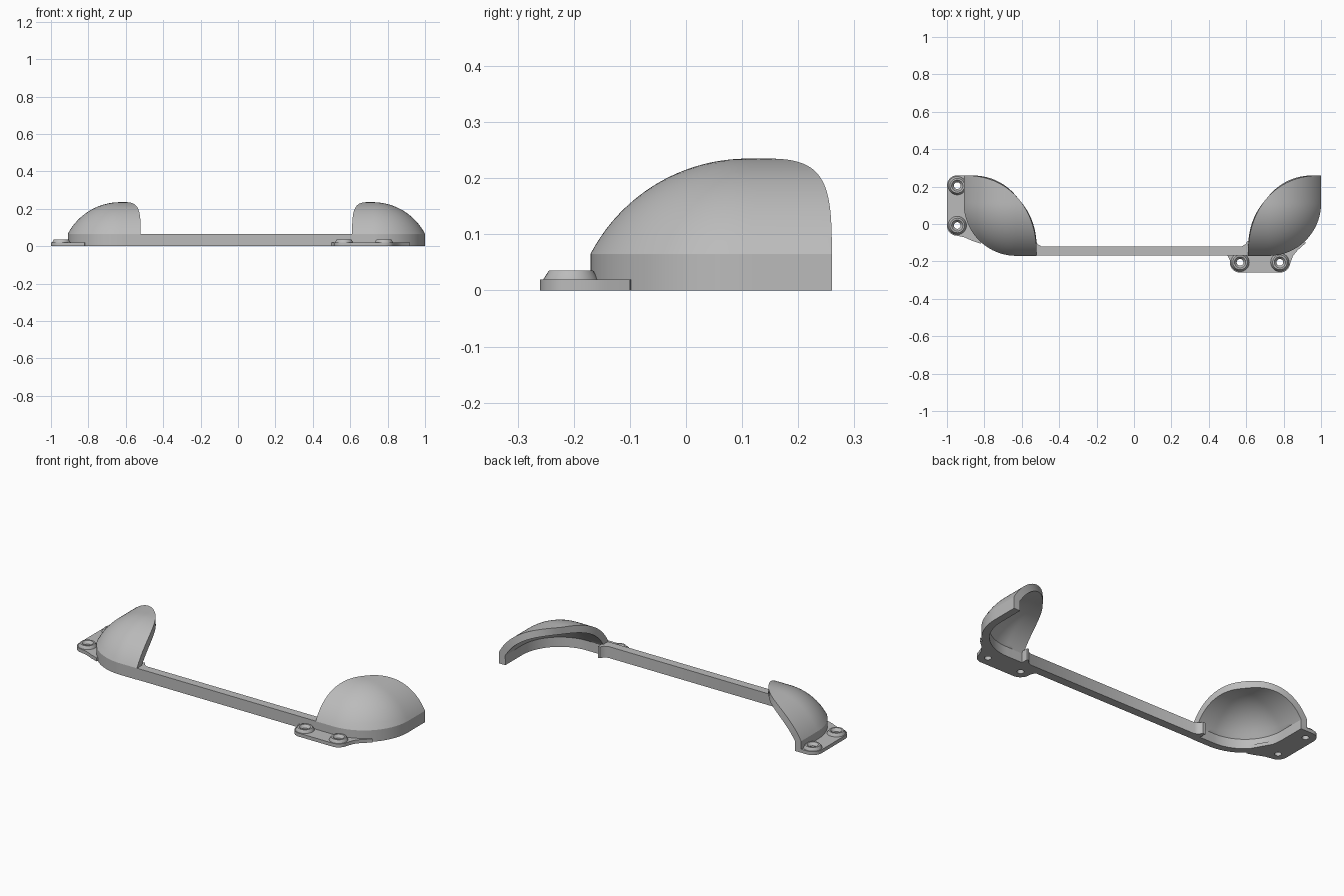
import bpy, bmesh
from math import sin, cos, pi, hypot, sqrt, radians
from mathutils import Vector

cube = bpy.data.objects.get("Cube")
if cube:
    bpy.data.objects.remove(cube, do_unlink=True)

grey = bpy.data.materials.new("light_grey")
grey.use_nodes = True
COLOUR = (0.5, 0.5, 0.5, 1)
grey.diffuse_color = COLOUR
grey.node_tree.nodes["Principled BSDF"].inputs["Base Color"].default_value = COLOUR

FRONT, BASE, CORNER = -0.17, 0.065, 0.28
ARM_X, ARM_Y, DOME_R, DOME_Z = 0.39, 0.43, 0.316, -0.081


def finish(ob, angle=35):
    ob.data.materials.clear()
    ob.data.materials.append(grey)
    bpy.ops.object.select_all(action="DESELECT")
    ob.select_set(True)
    bpy.context.view_layer.objects.active = ob
    bpy.ops.object.shade_smooth_by_angle(angle=radians(angle))


def mesh_object(name, bm):
    me = bpy.data.meshes.new(name)
    bm.to_mesh(me)
    bm.free()
    ob = bpy.data.objects.new(name, me)
    bpy.context.collection.objects.link(ob)
    return ob


def arc(cx, cy, r, a0, a1, n=12):
    return [(cx + r * cos(radians(a0 + (a1 - a0) * i / n)),
             cy + r * sin(radians(a0 + (a1 - a0) * i / n))) for i in range(n + 1)]


def prism(name, loops, height):
    """Extruded flat outline; later loops are holes."""
    cu = bpy.data.curves.new(name, "CURVE")
    cu.dimensions, cu.fill_mode, cu.extrude = "2D", "BOTH", height / 2
    for loop in loops:
        sp = cu.splines.new("POLY")
        sp.points.add(len(loop) - 1)
        for p, (x, y) in zip(sp.points, loop):
            p.co = (x, y, 0, 1)
        sp.use_cyclic_u = True
    ob = bpy.data.objects.new(name, cu)
    bpy.context.collection.objects.link(ob)
    ob.location.z = height / 2
    bpy.ops.object.select_all(action="DESELECT")
    ob.select_set(True)
    bpy.context.view_layer.objects.active = ob
    bpy.ops.object.convert(target="MESH")
    finish(bpy.context.object)


def wall_point(t):
    """Point on the base outline: straight arm, rounded corner, straight arm."""
    a, b, c = ARM_X - CORNER, CORNER * pi / 2, ARM_Y - CORNER
    d = t * (a + b + c)
    if d < a:
        return ARM_X - d, 0
    if d < a + b:
        k = (d - a) / CORNER
        return CORNER - CORNER * sin(k), CORNER - CORNER * cos(k)
    return 0, CORNER + d - a - b


def rim_point(t):
    k, e = t * pi / 2, 2 / 2.2
    return ARM_X * max(cos(k), 0) ** e, ARM_Y * max(sin(k), 0) ** e


def dome_height(u, v):
    r = hypot(max(0, CORNER - u), max(0, CORNER - v))
    return DOME_Z + sqrt(DOME_R ** 2 - min(r, CORNER) ** 2)


def shell(name, edge_x, side, n=64, m=16):
    """Quarter dome cup: u runs inward from edge_x, v runs back."""
    bm = bmesh.new()
    cols = []
    for i in range(n + 1):
        w, q = wall_point(i / n), rim_point(i / n)
        col = [bm.verts.new((edge_x + side * w[0], FRONT + w[1], 0))]
        for j in range(m + 1):
            s = j / m
            u, v = w[0] + (q[0] - w[0]) * s, w[1] + (q[1] - w[1]) * s
            col.append(bm.verts.new((edge_x + side * u, FRONT + v, dome_height(u, v))))
        cols.append(col)
    for a, b in zip(cols, cols[1:]):
        for j in range(m + 1):
            bm.faces.new((a[j], b[j], b[j + 1], a[j + 1]))
    bmesh.ops.remove_doubles(bm, verts=bm.verts, dist=0.0005)
    bm.normal_update()
    outward = Vector((-side, -1, 1))
    if sum(f.normal.dot(outward) * f.calc_area() for f in bm.faces) < 0:
        bmesh.ops.reverse_faces(bm, faces=bm.faces)
    ob = mesh_object(name, bm)
    mod = ob.modifiers.new("wall", "SOLIDIFY")
    mod.thickness, mod.offset = 0.04, -1
    bpy.context.view_layer.objects.active = ob
    ob.select_set(True)
    bpy.ops.object.modifier_apply(modifier="wall")
    finish(ob, 25)


def boss(name, x, y, n=32):
    """Raised countersunk ring around a screw hole."""
    profile = [(0.018, 0), (0.018, 0.02), (0.03, 0.036), (0.039, 0.036), (0.05, 0.019), (0.05, 0)]
    bm = bmesh.new()
    rings = [[bm.verts.new((x + r * cos(2 * pi * i / n), y + r * sin(2 * pi * i / n), z))
              for i in range(n)] for r, z in profile]
    for a, b in zip(rings, rings[1:] + rings[:1]):
        for i in range(n):
            k = (i + 1) % n
            bm.faces.new((a[i], a[k], b[k], b[i]))
    bmesh.ops.recalc_face_normals(bm, faces=bm.faces)
    finish(mesh_object(name, bm))


# Corner cups
shell("right_cup", -0.91, 1)
shell("left_cup", 1.0, -1)

# Connecting bar with small fillets on the back
prism("connecting_bar", [[(-0.54, -0.168), (0.62, -0.168), (0.62, -0.09), (0.607, -0.09),
                          (0.597, -0.108), (0.575, -0.12), (-0.495, -0.12), (-0.515, -0.108),
                          (-0.525, -0.09), (-0.54, -0.09)]], BASE)

# Mounting tabs with their screw holes
right_holes = [(-0.945, 0.205), (-0.945, -0.008)]
left_holes = [(0.567, -0.205), (0.78, -0.205)]
R = 0.055
right_outline = (arc(*right_holes[0], R, 90, 180) + arc(*right_holes[1], R, 180, 250)
                 + [(-0.91, -0.07), (-0.86, -0.092), (-0.82, -0.105), (-0.8, -0.06),
                    (-0.88, 0.08), (-0.88, 0.26)])
left_outline = ([(0.48, -0.15), (0.5, -0.168)] + arc(*left_holes[0], R, 170, 270)
                + arc(*left_holes[1], R, 270, 350)
                + [(0.85, -0.17), (0.875, -0.14), (0.92, -0.1), (0.87, -0.09), (0.74, -0.14)])
for side, outline, holes in (("right", right_outline, right_holes), ("left", left_outline, left_holes)):
    prism(side + "_tab", [outline] + [arc(x, y, 0.018, 0, 345, 23) for x, y in holes], 0.02)
    for label, (x, y) in zip(("outer", "inner"), holes):
        boss(side + "_" + label + "_boss", x, y)
